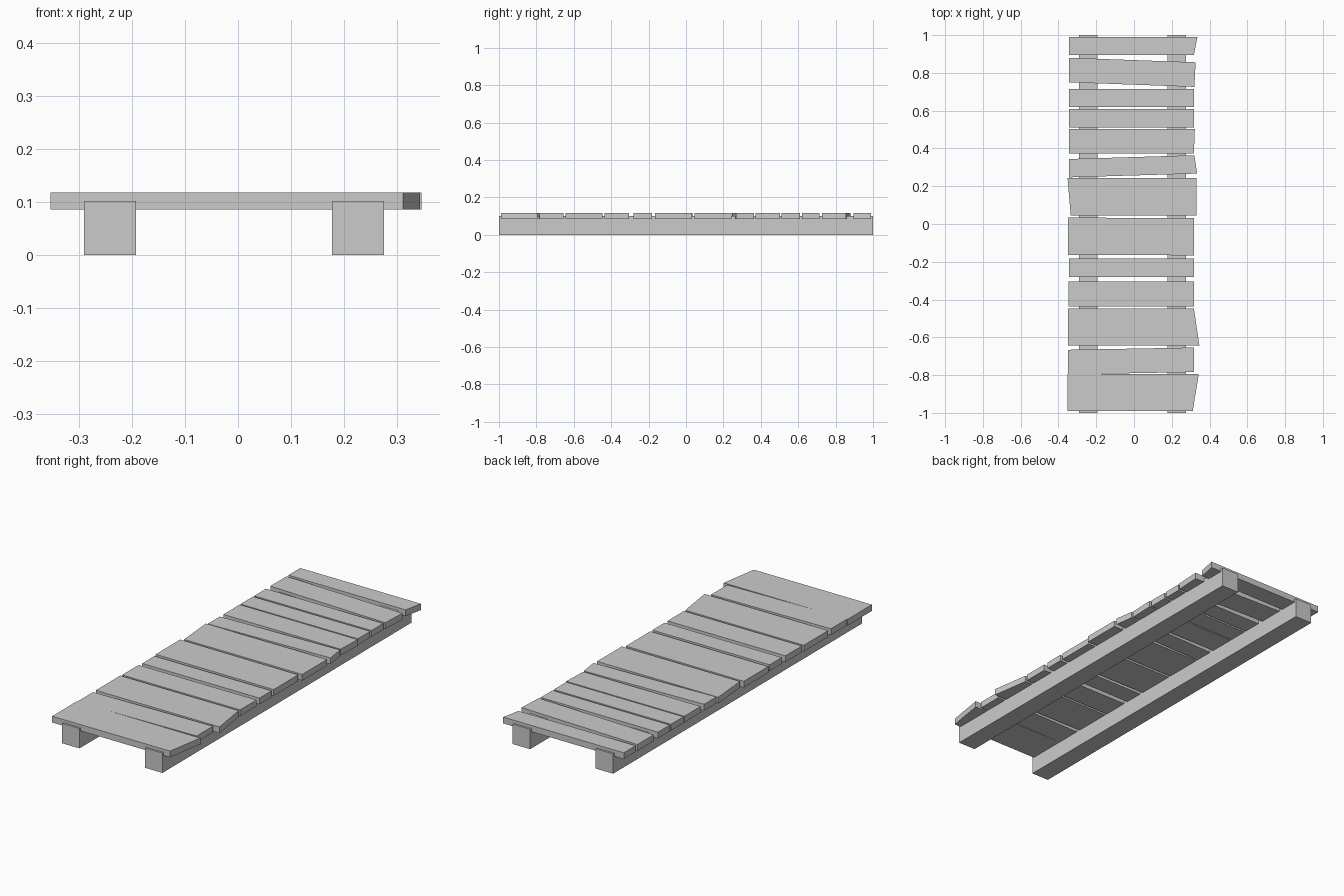
import bpy
import bmesh

cube = bpy.data.objects.get("Cube")
if cube:
    bpy.data.objects.remove(cube, do_unlink=True)

# One plain grey for the whole walkway
grey = bpy.data.materials.new("plain_grey")
grey.use_nodes = True
colour = (0.6, 0.6, 0.6, 1)
grey.diffuse_color = colour
grey.node_tree.nodes["Principled BSDF"].inputs["Base Color"].default_value = colour


def slab(name, outline, bottom, top):
    """Extrude a counter-clockwise outline upward into a flat-faced board."""
    bm = bmesh.new()
    base = bm.faces.new([bm.verts.new((x, y, bottom)) for x, y in outline])
    grown = bmesh.ops.extrude_face_region(bm, geom=[base], use_keep_orig=True)
    for v in grown["geom"]:
        if isinstance(v, bmesh.types.BMVert):
            v.co.z = top
    bmesh.ops.recalc_face_normals(bm, faces=bm.faces)
    mesh = bpy.data.meshes.new(name)
    bm.to_mesh(mesh)
    bm.free()
    mesh.materials.append(grey)
    obj = bpy.data.objects.new(name, mesh)
    bpy.context.collection.objects.link(obj)


# Two long beams under the deck
for name, x in (("right_beam", -0.241), ("left_beam", 0.226)):
    a, b = x - 0.049, x + 0.049
    slab(name, [(a, -1), (b, -1), (b, 1), (a, 1)], 0, 0.101)

# Deck planks, back to front: back y, front y, then skews that differ
L, R = -0.343, 0.317
planks = [
    (0.99, 0.895, dict(br=0.336)),
    (0.88, 0.75, dict(br=0.326, fr=0.32, tilt=-0.024)),
    (0.715, 0.62, {}),
    (0.61, 0.51, {}),
    (0.503, 0.372, dict(br=0.322)),
    (0.344, 0.247, dict(br=0.32, fr=0.334, tilt=0.02)),
    (0.244, 0.045, dict(bl=-0.352, fl=-0.335, br=0.33, fr=0.33)),
    (0.034, -0.163, dict(bl=-0.349, fl=-0.349, tilt=-0.003)),
    (-0.182, -0.28, {}),
    (-0.304, -0.436, dict(bl=-0.347, fl=-0.347)),
    (-0.447, -0.643, dict(bl=-0.35, fl=-0.35, fr=0.346)),
    (-0.666, -0.796, dict(bl=-0.349, fl=-0.349, tilt=0.012)),
    (-0.793, -0.99, dict(bl=-0.353, fl=-0.353, br=0.343, fr=0.311)),
]
for i, (back, front, skew) in enumerate(planks, 1):
    tilt = skew.get("tilt", 0)
    slab(f"plank_{i}", [
        (skew.get("fl", L), front),
        (skew.get("fr", R), front + tilt),
        (skew.get("br", R), back + tilt),
        (skew.get("bl", L), back),
    ], 0.085, 0.117)
